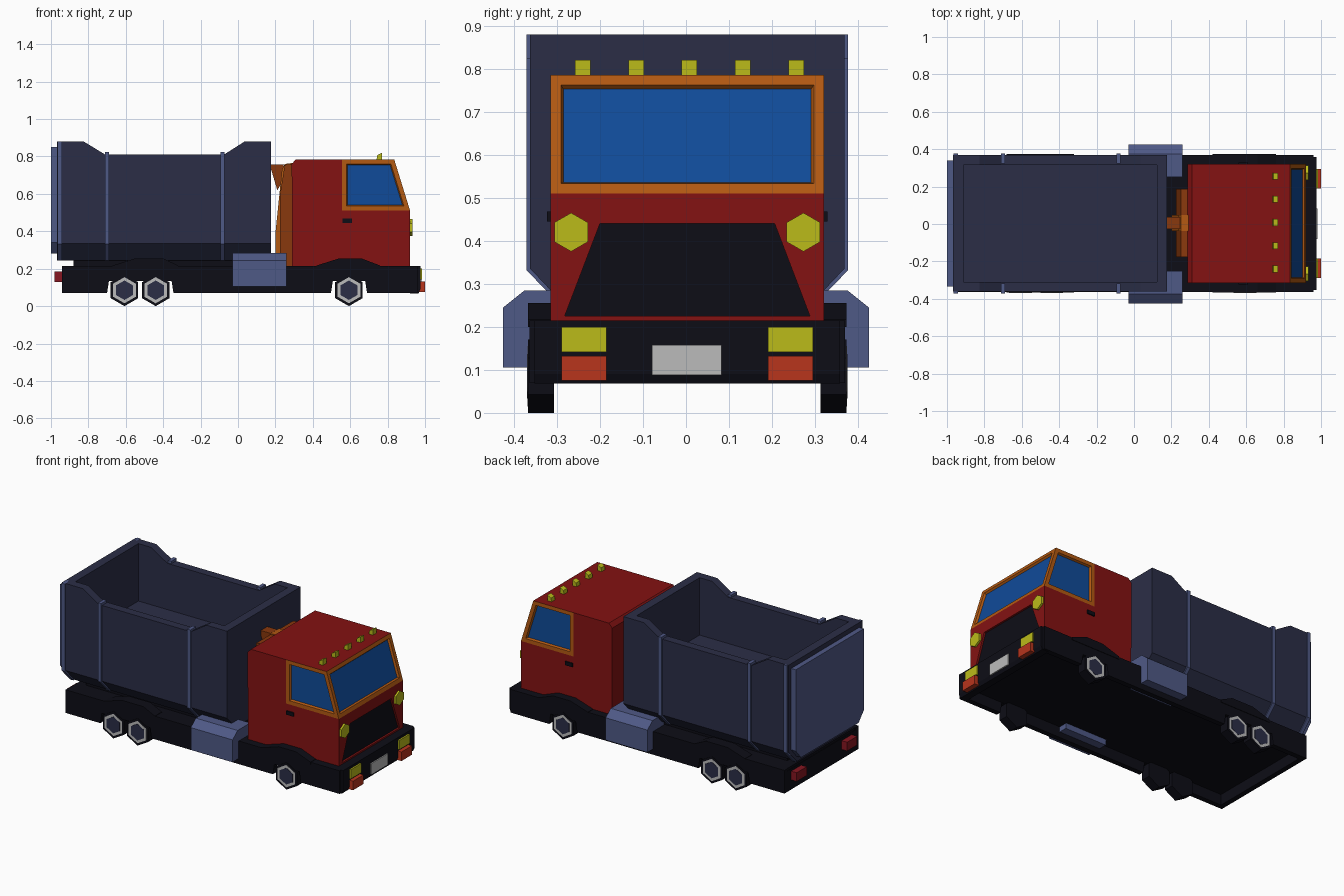
import bpy, bmesh, math

if "Cube" in bpy.data.objects:
    bpy.data.objects.remove(bpy.data.objects["Cube"])


def material(name, rgb):
    m = bpy.data.materials.new(name)
    m.diffuse_color = (*rgb, 1)
    m.use_nodes = True
    m.node_tree.nodes["Principled BSDF"].inputs["Base Color"].default_value = m.diffuse_color
    return m


RED = material("red_paint", (.23, .006, .006))
ORANGE = material("orange_trim", (.45, .1, .006))
DARK_ORANGE = material("dark_orange", (.25, .04, .004))
GLASS = material("glass_blue", (.005, .07, .32))
BLACK = material("black", (.004, .004, .008))
NAVY = material("navy", (.024, .027, .062))
BLUE = material("slate_blue", (.078, .1, .24))
YELLOW = material("yellow_lamp", (.5, .5, .01))
LAMP = material("red_lamp", (.48, .035, .012))
TAIL = material("tail_red", (.24, .008, .015))
GREY = material("pale_grey", (.5, .5, .5))


def prism(name, pts, axis, a, b, mat):
    """Extrude a profile along y (points are x,z) or x (points are y,z)."""
    def place(p, d):
        return (p[0], d, p[1]) if axis == 'y' else (d, p[0], p[1])
    bm = bmesh.new()
    face = bm.faces.new([bm.verts.new(place(p, a)) for p in pts])
    ext = bmesh.ops.extrude_face_region(bm, geom=[face], use_keep_orig=True)
    off = (0, b - a, 0) if axis == 'y' else (b - a, 0, 0)
    bmesh.ops.translate(bm, vec=off, verts=[v for v in ext["geom"] if isinstance(v, bmesh.types.BMVert)])
    bmesh.ops.recalc_face_normals(bm, faces=bm.faces)
    me = bpy.data.meshes.new(name)
    bm.to_mesh(me)
    bm.free()
    me.materials.append(mat)
    ob = bpy.data.objects.new(name, me)
    bpy.context.collection.objects.link(ob)
    return ob


def box(name, x, y, z, mat):
    return prism(name, [(x[0], z[0]), (x[1], z[0]), (x[1], z[1]), (x[0], z[1])], 'y', y[0], y[1], mat)


def hexagon(cx, cz, r):
    return [(cx + r * math.sin(i * math.pi / 3), cz + r * math.cos(i * math.pi / 3)) for i in range(6)]


SIDES = ((1, "left"), (-1, "right"))

# Chassis: hollow skirt with wheel notches and a recessed floor
skirt = [(-.942, .07), (-.70, .07), (-.69, .135), (-.355, .135), (-.345, .07), (.497, .07), (.507, .135),
         (.68, .135), (.69, .07), (.96, .07), (.96, .215), (-.942, .215)]
box("chassis_floor", (-.94, .95), (-.345, .345), (.137, .215), BLACK)
prism("front_bumper", [(.92, .068), (.965, .068), (.975, .09), (.975, .215), (.92, .215)], 'y', -.355, .355, BLACK)
box("rear_crossmember", (-.942, -.91), (-.35, .35), (.07, .2), BLACK)
box("bin_subframe", (-.88, .17), (-.25, .25), (.2, .25), BLACK)
for s, side in SIDES:
    prism(f"skirt_{side}", skirt, 'y', s * .335, s * .367, BLACK)
    # Fenders over the axles
    for n, xs in (("front", (.42, .54, .66, .76)), ("rear", (-.67, -.55, -.40, -.32))):
        prism(f"{n}_fender_{side}", [(xs[0], .2), (xs[0], .217), (xs[1], .255), (xs[2], .255), (xs[3], .217),
                                     (xs[3], .2)], 'y', s * .3, s * .37, BLACK)
    # Six-sided wheels with pale rims
    for i, wx in enumerate((.593, -.44, -.607)):
        prism(f"tyre_{side}_{i}", hexagon(wx, .085, .085), 'y', s * .31, s * .37, BLACK)
        prism(f"rim_{side}_{i}", hexagon(wx, .085, .07), 'y', s * .36, s * .371, GREY)
        prism(f"hub_{side}_{i}", hexagon(wx, .085, .052), 'y', s * .36, s * .3725, NAVY)
    # Side tanks
    prism(f"tank_{side}", [(s * .25, .285), (s * .375, .285), (s * .425, .245), (s * .425, .105), (s * .28, .105)],
          'x', -.03, .26, BLUE)

# Cab shell with a recessed grille
cab = prism("cab", [(.29, .215), (.92, .215), (.92, .51), (.555, .51), (.555, .785), (.31, .785), (.287, .76)],
            'y', -.318, .318, RED)
trap = [(-.285, .225), (.285, .225), (.203, .44), (-.203, .44)]
cutter = prism("grille_cutter", trap, 'x', .902, .96, RED)
mod = cab.modifiers.new("grille", 'BOOLEAN')
mod.operation, mod.object, mod.solver = 'DIFFERENCE', cutter, 'EXACT'
bpy.context.view_layer.objects.active = cab
bpy.ops.object.modifier_apply(modifier="grille")
bpy.data.objects.remove(cutter)
prism("grille", trap, 'x', .9, .908, BLACK)

# Window section: side and front faces become framed, recessed glass
win = prism("cab_windows", [(.555, .51), (.92, .51), (.835, .785), (.555, .785)], 'y', -.318, .318, RED)
for m in (ORANGE, GLASS):
    win.data.materials.append(m)
bm = bmesh.new()
bm.from_mesh(win.data)
bm.normal_update()
panes = [f for f in bm.faces if abs(f.normal.y) > .9 or f.normal.x > .5]
for thick, depth in ((.024, 0), (.006, -.012)):
    rims = bmesh.ops.inset_individual(bm, faces=panes, thickness=thick, depth=depth, use_even_offset=True)
    for f in rims["faces"]:
        f.material_index = 1
for f in panes:
    f.material_index = 2
bm.to_mesh(win.data)
bm.free()

# Roof marker lamps
for i in range(5):
    y = .005 + (i - 2) * .124
    prism(f"roof_lamp_{i}", [(.74, .78), (.77, .78), (.77, .82), (.745, .808)], 'y', y - .018, y + .018, YELLOW)

# Lamps, handles and number plate
box("front_plate", (.96, .982), (-.082, .08), (.088, .158), GREY)
for s, side in SIDES:
    prism(f"headlamp_{side}", hexagon(s * .27, .42, .045), 'x', .915, .932, YELLOW)
    y = sorted((s * .188, s * .292))
    box(f"bumper_lamp_{side}", (.96, .985), y, (.142, .2), YELLOW)
    box(f"fog_lamp_{side}", (.96, 1.0), y, (.075, .132), LAMP)
    box(f"tail_lamp_{side}", (-.98, -.94), sorted((s * .2, s * .3)), (.13, .185), TAIL)
    box(f"door_handle_{side}", (.56, .61), sorted((s * .31, s * .326)), (.445, .468), BLACK)

# Air intake behind the cab
prism("intake_panel", [(.2, .21), (.2, .39), (.235, .73), (.25, .76), (.292, .765), (.292, .21)], 'y',
      -.04, .045, ORANGE)
prism("intake_housing", [(.225, .21), (.225, .6), (.25, .755), (.292, .76), (.292, .21)], 'y',
      -.18, .185, DARK_ORANGE)
prism("intake_cap", [(.176, .735), (.176, .757), (.245, .757), (.235, .66), (.21, .62)], 'y',
      -.03, .035, DARK_ORANGE)

# Dump bin: chamfered base, end walls and stepped side walls
prism("bin_base", [(-.28, .245), (.28, .245), (.365, .335), (.365, .52), (-.365, .52), (-.365, .335)],
      'x', -.968, .177, NAVY)
box("bin_front_wall", (.122, .177), (-.365, .365), (.5, .88), NAVY)
box("bin_rear_wall", (-.968, -.912), (-.365, .365), (.5, .88), NAVY)
wall = [(-.968, .5), (.177, .5), (.177, .88), (.035, .88), (-.075, .81), (-.71, .81), (-.825, .88), (-.968, .88)]
for s, side in SIDES:
    prism(f"bin_side_{side}", wall, 'y', s * .312, s * .365, NAVY)
    # Ribs wrapping the bin side
    for i, (rx, top) in enumerate(((-.7, .825), (-.082, .825), (-.953, .88))):
        prism(f"bin_rib_{side}_{i}", [(s * .32, top), (s * .374, top), (s * .374, .332), (s * .288, .243),
                                      (s * .27, .25), (s * .32, .34)], 'x', rx - .011, rx + .011, BLUE)

# Tailgate
prism("tailgate", [(-.285, .28), (.285, .28), (.337, .34), (.337, .85), (-.337, .85), (-.337, .34)],
      'x', -1.0, -.96, BLUE)

# The truck body sits a hair off the tanks' centre line
for ob in bpy.data.objects:
    if not ob.name.startswith("tank"):
        ob.location.y = .003
